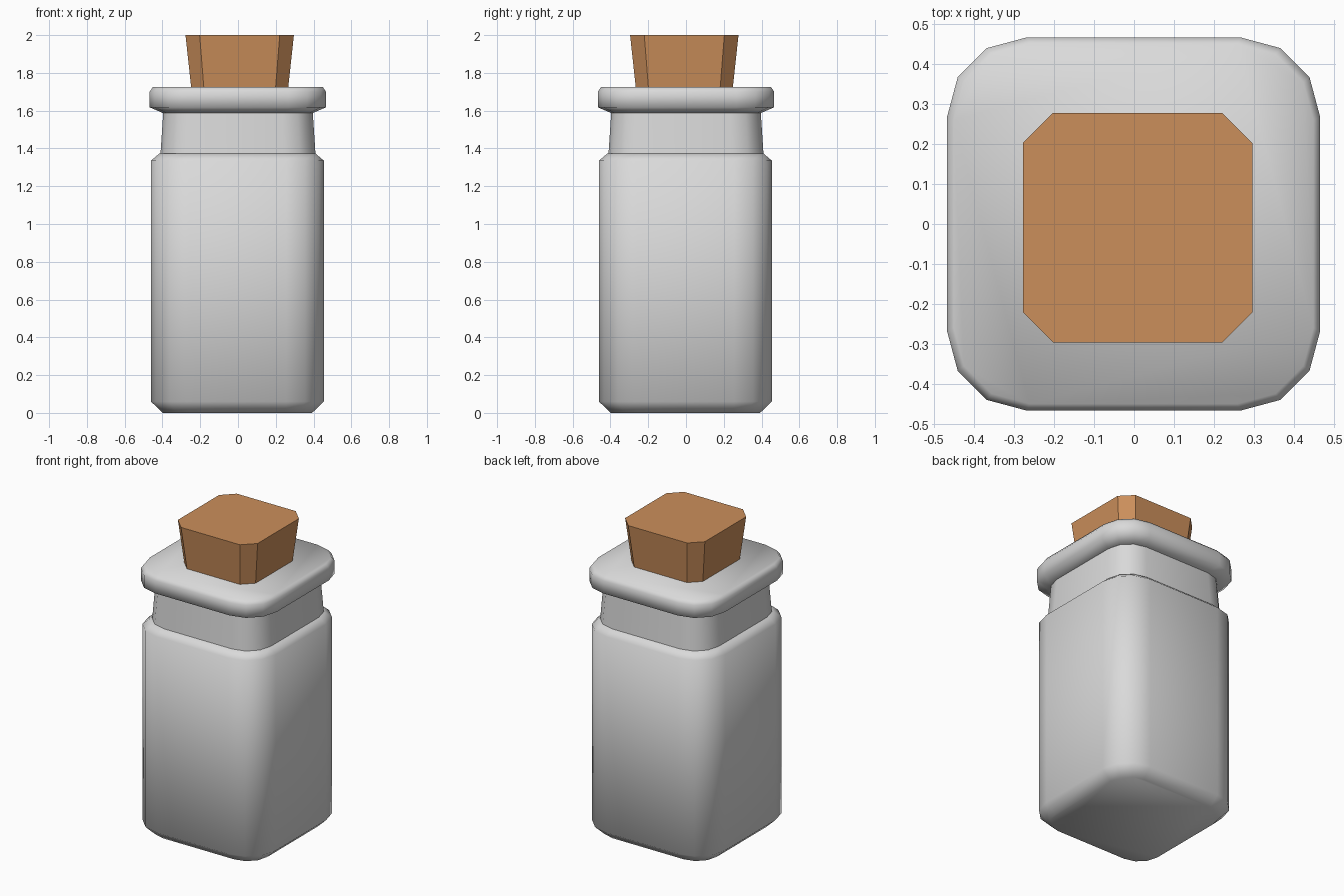
import bpy, bmesh, math

if "Cube" in bpy.data.objects:
    bpy.data.objects.remove(bpy.data.objects["Cube"])


def material(name, rgb):
    m = bpy.data.materials.new(name)
    m.diffuse_color = (*rgb, 1)
    m.use_nodes = True
    m.node_tree.nodes["Principled BSDF"].inputs["Base Color"].default_value = m.diffuse_color
    return m


def outline(h, r, segs):
    """Square of half-width h with corners of radius r cut into segs."""
    pts = []
    for q in range(4):
        sx, sy = ((1, 1), (-1, 1), (-1, -1), (1, -1))[q]
        for i in range(segs + 1):
            a = math.pi / 2 * (q + i / segs)
            pts.append((sx * (h - r) + r * math.cos(a), sy * (h - r) + r * math.sin(a)))
    return pts


def loft(name, rings, segs, mat, centre=(0, 0), smooth=None):
    """Stack rounded squares given as (z, half-width, corner radius)."""
    bm = bmesh.new()
    loops = [[bm.verts.new((x + centre[0], y + centre[1], z)) for x, y in outline(h, r, segs)]
             for z, h, r in rings]
    n = len(loops[0])
    for a, b in zip(loops, loops[1:]):
        for i in range(n):
            j = (i + 1) % n
            bm.faces.new((a[i], a[j], b[j], b[i]))
    bm.faces.new(loops[0][::-1])
    bm.faces.new(loops[-1])
    me = bpy.data.meshes.new(name)
    bm.to_mesh(me)
    bm.free()
    me.materials.append(mat)
    ob = bpy.data.objects.new(name, me)
    bpy.context.collection.objects.link(ob)
    if smooth:
        bpy.ops.object.select_all(action='DESELECT')
        ob.select_set(True)
        bpy.context.view_layer.objects.active = ob
        bpy.ops.object.shade_smooth_by_angle(angle=math.radians(smooth))
    return ob


glass = material("pale grey glass", (0.7, 0.7, 0.7))
cork = material("cork brown", (0.60, 0.275, 0.105))

# Jar body with bevelled base and shoulder
loft("jar_body", [(0, 0.395, 0.14), (0.06, 0.458, 0.2), (1.335, 0.458, 0.2), (1.372, 0.415, 0.165)],
     3, glass, (-0.003, -0.003), 60)
# Slightly tapered neck
loft("jar_neck", [(1.36, 0.411, 0.165), (1.60, 0.395, 0.16)], 3, glass, (0, 0), 60)
# Overhanging rim
loft("jar_rim", [(1.588, 0.398, 0.16), (1.618, 0.467, 0.2), (1.70, 0.467, 0.2), (1.725, 0.45, 0.19)],
     3, glass, (-0.001, 0), 75)
# Tapered stopper with chamfered corners
bm_rings = [(1.66, 0.25, 0.065), (2.0, 0.287, 0.075)]
loft("cork_stopper", bm_rings, 1, cork, (0.009, -0.009))
